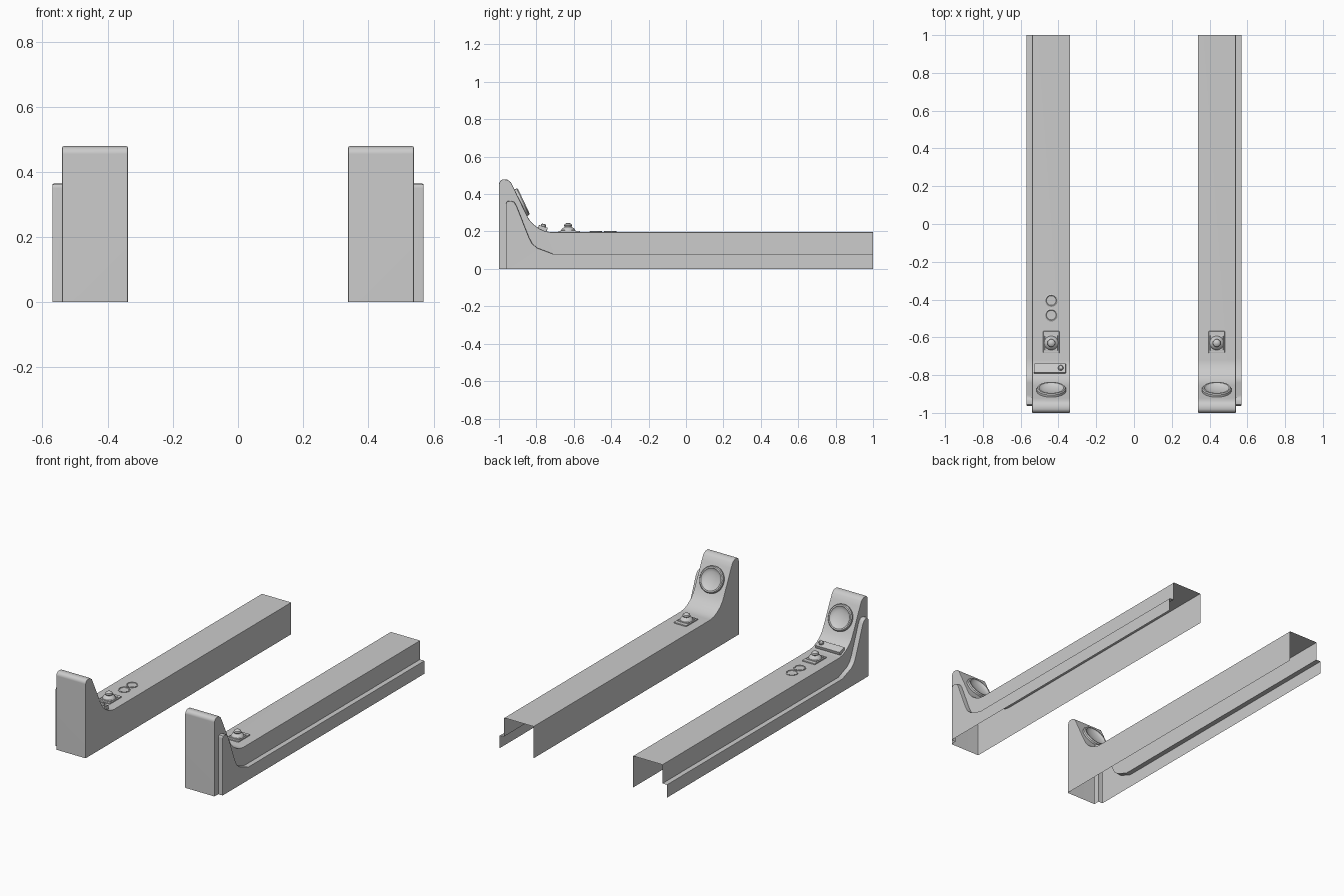
import bpy, bmesh, math
from mathutils import Matrix, Vector

if "Cube" in bpy.data.objects:
    bpy.data.objects.remove(bpy.data.objects["Cube"])

INNER, OUTER, FLANGE, MID = 0.338, 0.54, 0.57, 0.438

# side profiles as (y, z)
BODY = [(-1, 0), (-1, 0.455), (-0.994, 0.47), (-0.98, 0.479), (-0.955, 0.477), (-0.936, 0.463),
        (-0.922, 0.435), (-0.855, 0.295), (-0.838, 0.263), (-0.815, 0.237), (-0.785, 0.216),
        (-0.755, 0.202), (-0.72, 0.196), (1, 0.196)]
PANEL = [(-0.963, 0), (-0.963, 0.35), (-0.955, 0.362), (-0.935, 0.364), (-0.918, 0.357),
         (-0.905, 0.335), (-0.84, 0.17), (-0.822, 0.135), (-0.795, 0.112), (-0.71, 0.08), (1, 0.08)]


def finish(name, bm, angle=35):
    bmesh.ops.recalc_face_normals(bm, faces=bm.faces)
    mesh = bpy.data.meshes.new(name)
    bm.to_mesh(mesh)
    bm.free()
    mesh.shade_smooth()
    mesh.set_sharp_from_angle(angle=math.radians(angle))
    ob = bpy.data.objects.new(name, mesh)
    bpy.context.collection.objects.link(ob)
    ob.modifiers.new("flat_shading", 'WEIGHTED_NORMAL').keep_sharp = True
    return ob


def arm_shell(name, s):
    bm = bmesh.new()

    def row(points, x):
        return [bm.verts.new((s * x, y, z)) for y, z in points]

    def strip(a, b):
        for i in range(len(a) - 1):
            bm.faces.new((a[i], a[i + 1], b[i + 1], b[i]))

    inner, outer = row(BODY, INNER), row(BODY, OUTER)
    step, flange = row(PANEL, OUTER), row(PANEL, FLANGE)
    strip(inner, outer)
    strip(step, flange)
    bm.faces.new(inner + row([(1, 0)], INNER))
    bm.faces.new(outer + step[::-1])
    bm.faces.new(flange + row([(1, 0)], FLANGE))
    bmesh.ops.recalc_face_normals(bm, faces=bm.faces)
    # soften the outside corners
    edges = [e for e in bm.edges if len(e.link_faces) == 2
             and e.calc_face_angle_signed(0) > math.radians(60)]
    if not edges:
        edges = [e for e in bm.edges if len(e.link_faces) == 2
                 and e.calc_face_angle(0) > math.radians(60)]
    bmesh.ops.bevel(bm, geom=edges, offset=0.005, segments=2, profile=0.5, affect='EDGES')
    return finish(name, bm)


def lathe(name, profile, loc, normal=(0, 0, 1), n=32):
    bm = bmesh.new()
    vs = [bm.verts.new((r, 0, z)) for r, z in profile]
    es = [bm.edges.new(p) for p in zip(vs, vs[1:])]
    bmesh.ops.spin(bm, geom=vs + es, axis=(0, 0, 1), cent=(0, 0, 0),
                   angle=math.tau, steps=n, use_duplicate=False)
    bmesh.ops.remove_doubles(bm, verts=bm.verts, dist=1e-5)
    ob = finish(name, bm)
    ob.rotation_euler = Vector(normal).to_track_quat('Z', 'Y').to_euler()
    ob.location = loc
    return ob


def box(name, size, loc, tilt=0, bevel=0.003):
    bm = bmesh.new()
    bmesh.ops.create_cube(bm, size=1, matrix=Matrix.Diagonal((*size, 1)))
    bmesh.ops.bevel(bm, geom=bm.edges[:], offset=bevel, segments=2, profile=0.5, affect='EDGES')
    ob = finish(name, bm)
    ob.location = loc
    ob.rotation_euler.x = tilt
    return ob


for side, s in (("left", -1), ("right", 1)):
    arm_shell(side + "_arm_shell", s)
    # round dish on the sloped riser
    lathe(side + "_speaker", [(0.078, -0.012), (0.078, 0.014), (0.073, 0.02), (0.065, 0.02),
                              (0.06, 0.013), (0.045, 0.007), (0.025, 0.003), (0, 0.002)],
          (s * MID, -0.885, 0.353), (0, 0.905, 0.425), 48)
    # thumb stick on its plate
    box(side + "_stick_plate", (0.086, 0.116, 0.012), (s * MID, -0.625, 0.197))
    box(side + "_stick_frame", (0.07, 0.08, 0.01), (s * MID, -0.63, 0.202))
    lathe(side + "_thumb_stick", [(0.038, 0), (0.037, 0.008), (0.031, 0.017), (0.022, 0.022),
                                  (0.019, 0.025), (0.022, 0.031), (0.019, 0.039),
                                  (0.011, 0.044), (0, 0.046)], (s * MID, -0.63, 0.2))

# extra controls on the left arm only
box("switch_bar", (0.168, 0.05, 0.03), (-0.445, -0.767, 0.213), math.radians(-18))
lathe("switch_knob", [(0.014, -0.01), (0.014, 0.008), (0.01, 0.012), (0, 0.013)],
      (-0.388, -0.763, 0.228), (0, 0.3, 0.95), 20)
for i, y in enumerate((-0.405, -0.482)):
    lathe(f"round_button_{i + 1}", [(0.034, -0.004), (0.034, 0.004), (0.031, 0.006), (0.028, 0.006),
                                    (0.025, 0.003), (0, 0.002)], (-MID, y, 0.196))
